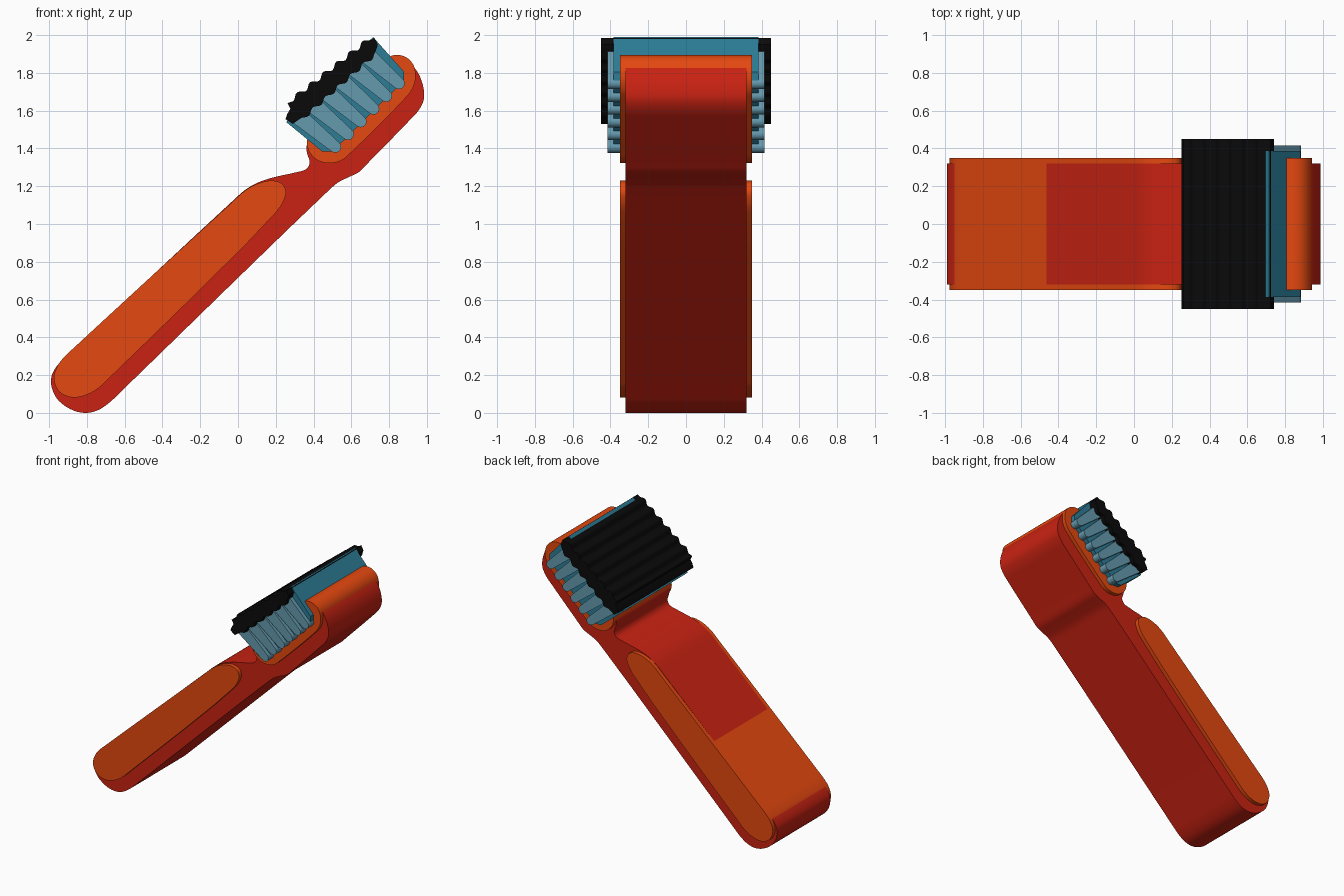
import bpy, bmesh, math
from mathutils import Vector

if "Cube" in bpy.data.objects:
    bpy.data.objects.remove(bpy.data.objects["Cube"])


def material(name, rgb):
    m = bpy.data.materials.new(name)
    m.diffuse_color = (*rgb, 1)
    m.use_nodes = True
    m.node_tree.nodes["Principled BSDF"].inputs["Base Color"].default_value = m.diffuse_color
    return m


RED = material("red", (0.58, 0.016, 0.006))
ORANGE = material("orange", (0.78, 0.065, 0.005))
TEAL = material("teal", (0.025, 0.2, 0.3))
BLUE = material("light_blue", (0.13, 0.32, 0.42))
BLACK = material("black", (0.003, 0.003, 0.003))


def spline(pts, steps=4):
    """Closed centripetal Catmull-Rom curve through the points."""
    p = [Vector(q) for q in pts]
    n, out = len(p), []
    for i in range(n):
        a, b, c, d = p[i - 1], p[i], p[(i + 1) % n], p[(i + 2) % n]
        t1 = (b - a).length ** 0.5
        t2 = t1 + (c - b).length ** 0.5
        t3 = t2 + (d - c).length ** 0.5
        for k in range(steps):
            t = t1 + (t2 - t1) * k / steps
            a1 = a.lerp(b, t / t1)
            a2 = b.lerp(c, (t - t1) / (t2 - t1))
            a3 = c.lerp(d, (t - t2) / (t3 - t2))
            b1 = a1.lerp(a2, t / t2)
            b2 = a2.lerp(a3, (t - t1) / (t3 - t1))
            out.append(b1.lerp(b2, (t - t1) / (t2 - t1)))
    return out


def extrude(name, outline, half, mat):
    """Side outline (x, z) extruded to y = +-half."""
    bm = bmesh.new()
    face = bm.faces.new([bm.verts.new((q[0], -half, q[1])) for q in outline])
    new = bmesh.ops.extrude_face_region(bm, geom=[face])["geom"]
    bmesh.ops.translate(bm, vec=(0, 2 * half, 0),
                        verts=[v for v in new if isinstance(v, bmesh.types.BMVert)])
    bmesh.ops.recalc_face_normals(bm, faces=bm.faces)
    me = bpy.data.meshes.new(name)
    bm.to_mesh(me)
    bm.free()
    me.materials.append(mat)
    ob = bpy.data.objects.new(name, me)
    bpy.context.collection.objects.link(ob)
    bpy.ops.object.select_all(action='DESELECT')
    ob.select_set(True)
    bpy.context.view_layer.objects.active = ob
    bpy.ops.object.shade_smooth_by_angle(angle=math.radians(40))
    return ob


def wave(a, b, count, amp, steps=8):
    """Rippled line from a to b; positive amp bulges to the left of travel."""
    a, b = Vector(a), Vector(b)
    d = (b - a).normalized()
    side = Vector((-d.y, d.x))
    n = count * steps
    return [a.lerp(b, i / n) - side * amp * math.cos(2 * math.pi * i / steps)
            for i in range(n + 1)]


# Handle, neck and head back
extrude("body", spline([
    (-0.80, 0), (-0.87, 0.012), (-0.95, 0.065), (-0.985, 0.13), (-0.988, 0.19),
    (-0.965, 0.24), (-0.92, 0.29), (-0.85, 0.357), (-0.05, 1.102), (0.037, 1.18),
    (0.10, 1.217), (0.18, 1.245), (0.30, 1.272), (0.36, 1.29), (0.38, 1.325),
    (0.367, 1.37), (0.362, 1.41), (0.39, 1.46), (0.75, 1.82), (0.82, 1.858),
    (0.90, 1.855), (0.95, 1.805), (0.98, 1.73), (0.984, 1.66), (0.955, 1.60),
    (0.90, 1.54), (0.70, 1.335), (0.64, 1.275), (0.59, 1.25), (0.53, 1.22),
    (0.47, 1.168), (-0.62, 0.112), (-0.68, 0.055), (-0.74, 0.015)]), 0.32, RED)

# Grip inlay, just proud of the lower half of the handle top
extrude("grip_inlay", spline([
    (-0.975, 0.18), (-0.955, 0.25), (-0.92, 0.296), (-0.85, 0.362), (-0.05, 1.098),
    (0.037, 1.177), (0.10, 1.212), (0.18, 1.23), (0.235, 1.212), (0.254, 1.17),
    (0.24, 1.12), (0.20, 1.06), (-0.66, 0.205), (-0.74, 0.13), (-0.81, 0.092),
    (-0.88, 0.082), (-0.945, 0.11)]), 0.35, ORANGE)

# Head inlay
extrude("head_inlay", spline([
    (0.365, 1.42), (0.385, 1.37), (0.43, 1.333), (0.49, 1.322), (0.55, 1.338),
    (0.60, 1.38), (0.88, 1.66), (0.92, 1.71), (0.94, 1.77), (0.93, 1.84),
    (0.89, 1.883), (0.83, 1.895), (0.77, 1.868), (0.72, 1.825), (0.42, 1.52),
    (0.375, 1.47)]), 0.35, ORANGE)

# Bristle core
extrude("bristle_core", [(0.255, 1.54), (0.445, 1.384), (0.50, 1.384),
                         (0.88, 1.76), (0.88, 1.805), (0.715, 1.99)], 0.385, TEAL)

# Tapered tufts with rounded roots
for i in range(6):
    t = i / 5
    root = Vector((0.515, 1.408)).lerp(Vector((0.852, 1.745)), t)
    top = Vector((0.315, 1.575)).lerp(Vector((0.67, 1.905)), t)
    d = (root - top).normalized()
    s = Vector((-d.y, d.x))
    arc = [root + 0.031 * (s * math.cos(a) + d * math.sin(a))
           for a in [math.pi * k / 10 for k in range(11)]]
    extrude("tuft_%d" % (i + 1), [top - s * 0.046, top + s * 0.046] + arc,
            0.415, BLUE)

# Rippled bristle tips
outer = wave((0.285, 1.66), (0.70, 1.985), 6, 0.012)
inner = wave((0.735, 1.905), (0.335, 1.55), 6, 0.010)
extrude("bristle_tips", outer + [(0.722, 1.985), (0.74, 1.95)] + inner
        + [(0.29, 1.53), (0.252, 1.555), (0.262, 1.585), (0.278, 1.61), (0.262, 1.64)],
        0.45, BLACK)
